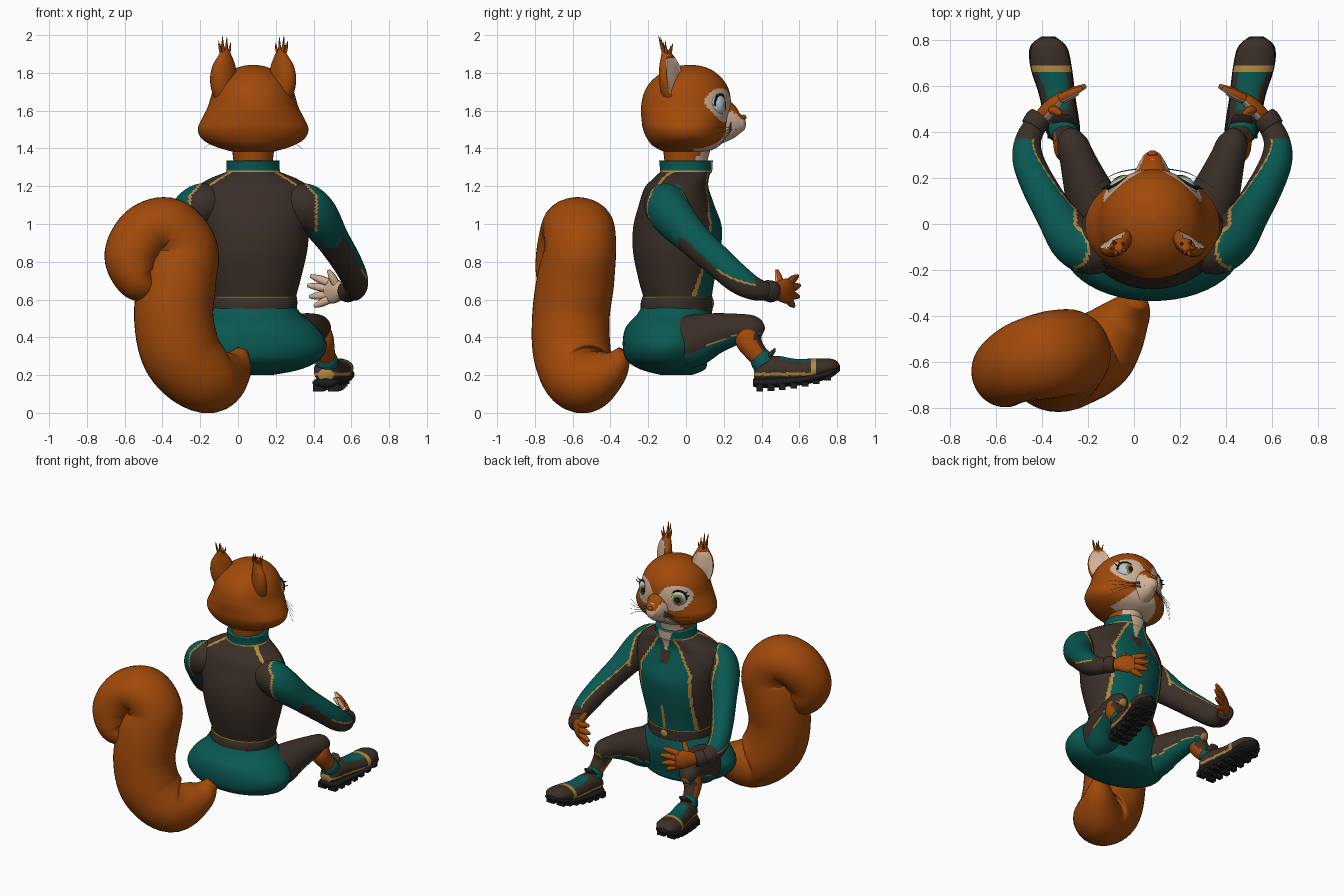
import bpy, bmesh, math
from mathutils import Vector, Matrix

cube = bpy.data.objects.get("Cube")
if cube:
    bpy.data.objects.remove(cube)

MID = 0.08  # x of the body's plane of symmetry
PALETTE = {
    "orange": (0.36, 0.068, 0.003), "brown": (0.044, 0.029, 0.021),
    "teal": (0.003, 0.1, 0.085), "yellow": (0.46, 0.25, 0.05),
    "black": (0.012, 0.012, 0.013), "cream": (0.66, 0.45, 0.32),
    "eye white": (0.5, 0.57, 0.63), "iris": (0.25, 0.22, 0.03), "whisker grey": (0.1, 0.11, 0.13),
}
MATS = {}
for label, rgb in PALETTE.items():
    mat = bpy.data.materials.new(label)
    mat.use_nodes = True
    mat.diffuse_color = (*rgb, 1)
    mat.node_tree.nodes["Principled BSDF"].inputs["Base Color"].default_value = (*rgb, 1)
    MATS[label] = mat


def finish(name, bm, rule, side=1, smooth=True):
    """Turn a bmesh into an object; rule is a colour or f(dx, y, z, normal)."""
    bmesh.ops.recalc_face_normals(bm, faces=bm.faces)
    me = bpy.data.meshes.new(name)
    used = []
    for f in bm.faces:
        c, n = f.calc_center_median(), f.normal.copy()
        n.x *= side
        label = rule if isinstance(rule, str) else rule(abs(c.x - MID), c.y, c.z, n)
        if label not in used:
            used.append(label)
            me.materials.append(MATS[label])
        f.material_index = used.index(label)
        f.smooth = smooth
    bm.to_mesh(me)
    bm.free()
    bpy.context.collection.objects.link(bpy.data.objects.new(name, me))


def spline(rows, sub):
    """Catmull-Rom interpolation through rows of numbers."""
    out = []
    for i in range(len(rows) - 1):
        p = [rows[max(i - 1, 0)], rows[i], rows[i + 1], rows[min(i + 2, len(rows) - 1)]]
        for k in range(sub):
            t = k / sub
            out.append([b + t / 2 * (c - a + t * (2*a - 5*b + 4*c - d + t * (3*(b - c) + d - a)))
                        for a, b, c, d in zip(*p)])
    return out + [list(rows[-1])]


def loft(name, rings, rule, hint=(1, 0, 0), side=1, axis=None, seg=28, sub=6, tweak=None):
    """Skin elliptical rings (dx, y, z, radius along hint, other radius)."""
    rows = spline(rings, sub)
    pts = [Vector((MID + side * r[0], r[1], r[2])) for r in rows]
    h = Vector((hint[0] * side, hint[1], hint[2]))
    bm = bmesh.new()
    loops = []
    for i, r in enumerate(rows):
        t = Vector(axis) if axis else pts[min(i + 1, len(pts) - 1)] - pts[max(i - 1, 0)]
        t.normalize()
        a = (h - t * h.dot(t)).normalized()
        b = t.cross(a)
        ra, rb = max(r[3], .001), max(r[4], .001)
        turns = [2 * math.pi * k / seg for k in range(seg)]
        loops.append([bm.verts.new(pts[i] + a * ra * math.cos(u) + b * rb * math.sin(u)) for u in turns])
    for lo, hi in zip(loops, loops[1:]):
        for k in range(seg):
            m = (k + 1) % seg
            bm.faces.new((lo[k], lo[m], hi[m], hi[k]))
    bm.faces.new(loops[0])
    bm.faces.new(loops[-1])
    if tweak:
        bmesh.ops.recalc_face_normals(bm, faces=bm.faces)
        bm.normal_update()
        tweak(bm)
    finish(name, bm, rule, side)


def upright(name, rings, rule, **kw):
    """Loft of level rings (z, y, half width, half depth) on the body's midline."""
    loft(name, [(0, y, z, rx, ry) for z, y, rx, ry in rings], rule, axis=(0, 0, 1), **kw)


def strand(name, points, radius, rule, side=1, taper=True):
    n = len(points) - 1
    rings = [(*p, *[radius * (1 - .9 * i / n if taper else 1)] * 2) for i, p in enumerate(points)]
    loft(name, rings, rule, hint=(.3, .2, 1), side=side, seg=6, sub=4)


def ball(name, centre, radius, rule, side=1, scale=(1, 1, 1)):
    bm = bmesh.new()
    bmesh.ops.create_uvsphere(bm, u_segments=40, v_segments=28, radius=radius)
    place = Matrix.Translation((MID + side * centre[0], centre[1], centre[2]))
    bm.transform(place @ Matrix.Diagonal((*scale, 1)))
    finish(name, bm, rule, side)


# Colour rules for the suit
def sleeve_line(d, z):
    return d - .335 + max(0, z - 1.15) * .9


def torso_rule(d, y, z, n):
    front = y > 0 and n.y > .1
    if front and z > 1.19 and d < (z - 1.17) * .35:
        return "cream"
    if front and d < .035 and 1.1 < z < 1.19:
        return "brown"
    if z > 1.275:
        return "yellow" if z < 1.282 else "teal"
    edge = .2 - max(0, z - 1.05) * .6
    if front and (d < .006 or abs(d - edge) < .009):
        return "yellow"
    if front and d < edge:
        return "teal"
    if z > 1.02 and sleeve_line(d, z) > 0:
        return "teal"
    return "yellow" if n.y < -.1 and z > 1.13 and abs(d - .2 - 1.6 * (1.225 - z)) < .01 else "brown"


def arm_rule(d, y, z, n):
    s = sleeve_line(d, z)
    if z > .96 and s < .007:
        return "yellow" if s > -.007 else "brown"
    # teal narrows to a strip along the outer top of the forearm
    strip = n.z + .4 * n.x + .15 - 1.7 * max(0, y)
    if y > -.04 and (strip < 0 or y > .37 or (n.y < -.5 and z < .93)):
        return "brown"
    return "yellow" if y > .0 and strip < .1 else "teal"


def thigh_rule(d, y, z, n):
    if y < -.06 or n.z < -.45:
        return "teal"
    return "yellow" if n.z < -.38 and y > .1 else "brown"


def boot_rule(d, y, z, n):
    if .66 < y < .685 or (y < .66 and abs(z - .205) < .008):
        return "yellow"
    return "teal" if .5 < y < .66 and n.z > .8 else "brown"


# Torso, belt and hips
upright("torso", [(.5, -.05, .22, .18), (.6, -.045, .225, .18), (.7, -.05, .25, .2),
                  (.85, -.05, .285, .23), (.98, -.045, .3, .235), (1.1, -.05, .325, .2),
                  (1.19, -.05, .3, .17), (1.235, -.03, .24, .15), (1.265, -.01, .17, .138),
                  (1.28, 0, .143, .138), (1.335, 0, .14, .142)], torso_rule, seg=144, sub=12)
upright("hips", [(.2, -.05, .1, .08), (.23, -.07, .25, .17), (.28, -.1, .35, .215),
                 (.36, -.1, .39, .235), (.45, -.085, .34, .235), (.52, -.06, .26, .2),
                 (.57, -.05, .22, .18)], "teal", seg=48)
upright("belt", [(.54, -.05, .23, .19), (.58, -.05, .234, .19), (.615, -.045, .232, .186)],
        lambda d, y, z, n: "yellow" if z > .61 else "brown", seg=48, sub=10)
ball("belt_buckle", (0, .14, .58), .025, "yellow", scale=(1.1, .3, 1))
upright("neck", [(1.24, 0, .1, .11), (1.34, 0, .105, .115), (1.45, .01, .12, .14)],
        lambda d, y, z, n: "cream" if y > .05 and d < .09 else "orange")

# Head and muzzle
EYE = Vector((.12, .142, 1.628))


def head_rule(d, y, z, n):
    if y > .04:
        if ((d - EYE.x) / .093) ** 2 + ((z - EYE.z) / .09) ** 2 < 1:
            return "cream"
        if z < 1.52 and d < .05 + (1.52 - z) * .9:
            return "cream"
    return "orange"


upright("head", [(1.375, 0, .08, .1), (1.41, 0, .2, .17), (1.45, 0, .27, .205),
                 (1.5, -.005, .293, .222), (1.55, -.005, .275, .23), (1.62, 0, .24, .238),
                 (1.7, .005, .215, .225), (1.76, .01, .18, .19), (1.81, .015, .12, .13),
                 (1.835, .02, .06, .065), (1.843, .02, .004, .004)], head_rule, seg=120, sub=12)
loft("muzzle", [(0, .1, 1.55, .11, .14), (0, .19, 1.545, .09, .122), (0, .25, 1.54, .066, .09),
                (0, .285, 1.54, .046, .057), (0, .305, 1.545, .03, .034), (0, .314, 1.548, .006, .008)],
     lambda d, y, z, n: "orange" if z > 1.55 and n.z > .35 else "cream", seg=48)
ball("nose", (0, .306, 1.565), .02, "orange", scale=(1.1, .7, .7))
ball("chin", (0, .2, 1.475), .05, "cream", scale=(1.1, 1, .7))
strand("mouth", [(-.05, .262, 1.502), (-.025, .286, 1.497), (0, .297, 1.508), (.025, .286, 1.497),
                 (.05, .262, 1.502)], .003, "black", taper=False)

for s, word in ((1, "left"), (-1, "right")):
    # Eyes, lashes and whiskers, both eyes glancing to the right
    gaze = Vector((.26 - .26 * s, .95, .02)).normalized()

    def eye_rule(d, y, z, n):
        look = n.dot(gaze)
        return "black" if look > .95 else "iris" if look > .84 else "eye white"

    ball(word + "_eye", EYE, .071, eye_rule, s)
    out, across, up = Vector((.5, .86, 0)), Vector((.86, -.5, 0)), Vector((0, 0, 1))
    rim = [EYE + .074 * (out * .62 + .78 * (across * math.sin(a) + up * math.cos(a)))
           for a in (-1.3, -.8, -.3, .2, .7, 1.2, 1.6)]
    strand(word + "_lash_line", rim, .006, "black", s, taper=False)
    for i in (4, 5):
        strand(word + "_lash", [rim[i], rim[i] + across * .018 + out * .012 + up * .008,
                                rim[i] + across * .03 + out * .015 + up * .018], .005, "black", s)
    for i in range(4):
        z = 1.5 + .013 * i
        strand(word + "_whisker", [(.06, .24, z), (.16, .22, z - .03), (.26, .16, z - .1 + .025 * i)],
               .003, "whisker grey", s)

    # Ear with hollow front and tufted tip
    facing = Vector((.6, .8, 0))

    def hollow(z, n):
        return n.dot(facing) > .6 and 1.69 < z < 1.88

    def press(bm):
        for v in bm.verts:
            n = Vector((v.normal.x * s, v.normal.y, v.normal.z))
            if hollow(v.co.z, n):
                v.co -= Vector((facing.x * s, facing.y, 0)) * .07 * (n.dot(facing) - .55)

    loft(word + "_ear", [(.13, -.06, 1.62, .05, .05), (.15, -.07, 1.69, .07, .055),
                         (.157, -.078, 1.76, .078, .056), (.155, -.085, 1.83, .07, .048),
                         (.15, -.095, 1.88, .045, .034), (.146, -.108, 1.915, .022, .02),
                         (.143, -.115, 1.935, .006, .006)],
         lambda d, y, z, n: "cream" if hollow(z, n) else "orange",
         hint=(.8, -.6, 0), side=s, axis=(0, 0, 1), seg=40, tweak=press)
    for dx, dy, dz in ((-.035, -.02, .09), (-.01, -.035, .12), (.02, -.045, .125), (.045, -.01, .1),
                       (.03, .03, .085), (-.03, .02, .075)):
        strand(word + "_ear_tuft", [(.147, -.1, 1.87), (.147 + dx * .6, -.1 + dy * .6, 1.87 + dz * .5),
                                    (.147 + dx * .8, -.1 + dy, 1.87 + dz)], .015, "orange", s)

    # Arm and cuff
    loft(word + "_arm", [(.18, -.09, 1.13, .07, .08), (.26, -.105, 1.105, .115, .115), (.34, -.07, 1.04, .115, .108),
                         (.42, .04, .92, .092, .086), (.495, .17, .8, .082, .076), (.54, .28, .705, .075, .068),
                         (.538, .37, .655, .06, .056), (.49, .46, .64, .042, .045)],
         arm_rule, hint=(0, 0, 1), side=s, seg=80, sub=16)
    loft(word + "_cuff", [(.52, .42, .65, .054, .054), (.5, .45, .643, .058, .056), (.485, .468, .64, .052, .05)],
         "brown", hint=(0, 0, 1), side=s)

    # Hand with four fingers and a thumb
    def skin(d, y, z, n):
        return "cream" if n.y + .4 * n.x < -.45 else "orange"

    loft(word + "_palm", [(.49, .455, .64, .034, .032), (.455, .495, .645, .055, .034),
                          (.42, .53, .645, .066, .03), (.385, .56, .645, .055, .02)],
         skin, hint=(0, 0, 1), side=s)
    fingers = [((.4, .545, .69), (.305, .59, .725)), ((.39, .555, .66), (.29, .6, .675)),
               ((.39, .555, .625), (.3, .595, .615)), ((.4, .54, .6), (.325, .57, .565)),
               ((.44, .5, .68), (.4, .48, .755))]
    for root, tip in fingers:
        mid = [(a + b) / 2 for a, b in zip(root, tip)]
        loft(word + "_finger", [(*root, .022, .02), (*mid, .021, .019), (*tip, .01, .01)],
             skin, hint=(0, 0, 1), side=s, seg=12)

    # Leg
    loft(word + "_thigh", [(.18, -.08, .36, .13, .13), (.23, .03, .38, .14, .135), (.28, .15, .42, .11, .105),
                           (.325, .28, .445, .08, .078), (.35, .36, .44, .07, .065), (.355, .405, .42, .03, .03)],
         thigh_rule, hint=(0, 0, 1), side=s, seg=64, sub=10)
    loft(word + "_shin", [(.35, .34, .44, .06, .06), (.365, .33, .39, .062, .07), (.378, .355, .34, .054, .06),
                          (.39, .41, .27, .046, .05), (.395, .43, .23, .046, .05)],
         lambda d, y, z, n: "orange" if n.y < .4 else "brown", side=s)
    loft(word + "_sock", [(.385, .385, .298, .054, .056), (.388, .4, .28, .06, .062), (.395, .418, .25, .06, .06)],
         "teal", side=s)
    loft(word + "_boot_tab", [(.388, .42, .28, .045, .02), (.388, .455, .315, .045, .018),
                              (.388, .475, .335, .03, .01)], "brown", side=s, axis=(0, 1, 0))

    # Boot, sole and lugs
    loft(word + "_boot", [(.385, .36, .2, .04, .035), (.388, .4, .22, .066, .065), (.4, .48, .23, .07, .072),
                          (.418, .58, .22, .077, .066), (.44, .68, .23, .087, .058), (.45, .76, .243, .078, .045),
                          (.453, .8, .245, .05, .028), (.453, .812, .245, .01, .01)],
         boot_rule, side=s, axis=(0, 1, 0), seg=56, sub=10)
    loft(word + "_sole", [(.385, .355, .16, .04, .02), (.388, .4, .16, .074, .028), (.412, .55, .168, .078, .028),
                          (.44, .68, .188, .09, .028), (.452, .77, .215, .08, .026), (.453, .815, .238, .03, .015)],
         "black", side=s, axis=(0, 1, 0))
    bm = bmesh.new()
    for i in range(7):
        for col in (-1, 1):
            spot = Vector((MID + s * (.386 + .011 * i + col * .04), .39 + .06 * i, .134 + .0016 * i * i))
            bmesh.ops.create_cube(bm, size=1, matrix=Matrix.Translation(spot) @ Matrix.Diagonal((.06, .036, .04, 1)))
    finish(word + "_boot_lugs", bm, "black", s, smooth=False)

# Curled tail
tail = [(.02, -.33, .32, .04, .04), (-.03, -.4, .23, .1, .11), (-.15, -.54, .175, .18, .18),
        (-.29, -.6, .3, .205, .21), (-.34, -.61, .5, .205, .21), (-.32, -.585, .7, .205, .205),
        (-.29, -.56, .86, .19, .185), (-.37, -.57, .975, .19, .165), (-.49, -.6, .95, .175, .155),
        (-.56, -.64, .83, .155, .148), (-.535, -.65, .71, .14, .115), (-.47, -.64, .68, .1, .08),
        (-.44, -.63, .74, .03, .03)]
loft("tail", [(x - MID, *rest) for x, *rest in tail], "orange", hint=(0, 1, 0), seg=40, sub=8)
